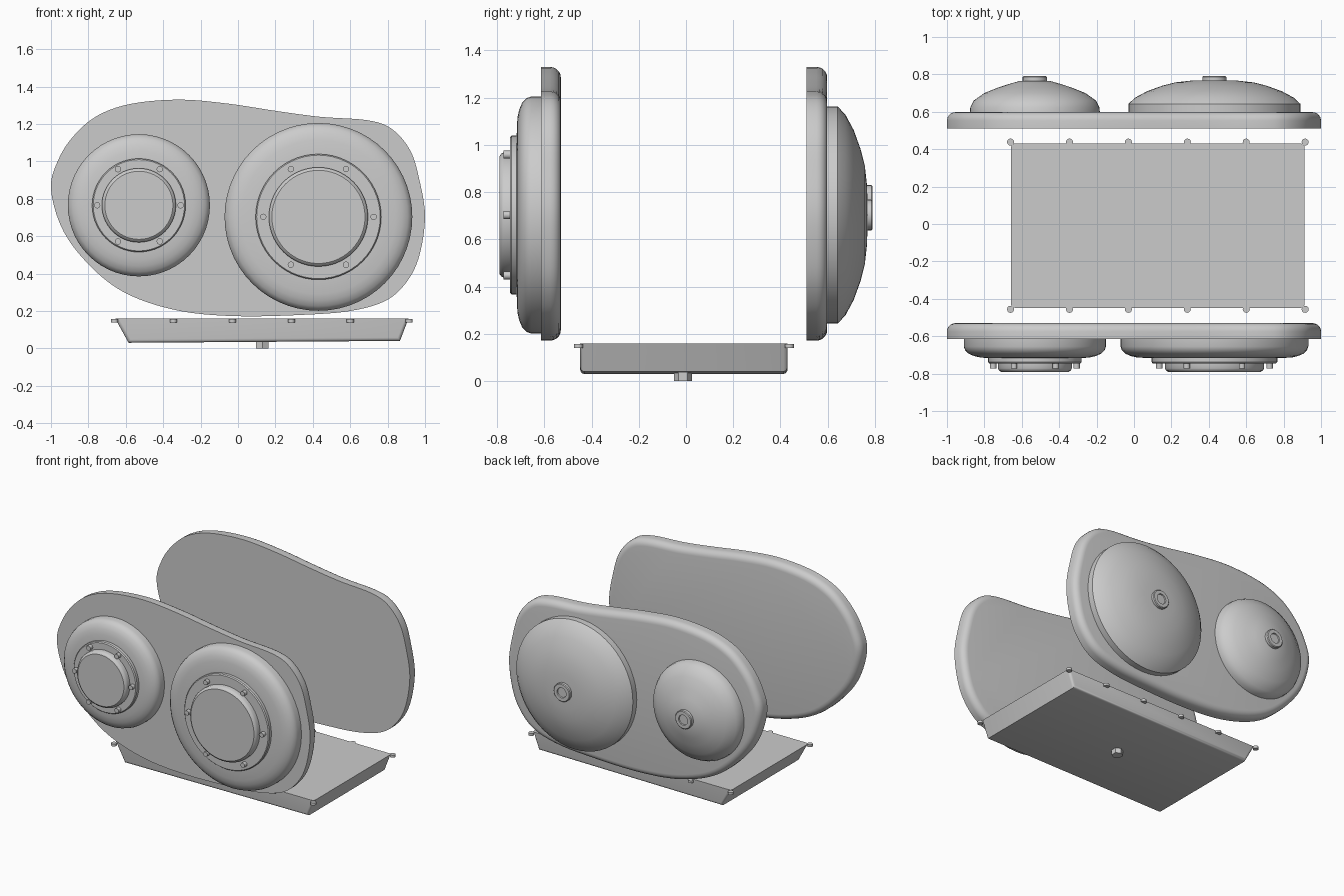
import bpy
import bmesh
import math
from mathutils import Vector, Matrix

cube = bpy.data.objects.get("Cube")
if cube:
    bpy.data.objects.remove(cube, do_unlink=True)

GREY = (0.6, 0.6, 0.6, 1.0)
metal = bpy.data.materials.new("plain grey metal")
metal.use_nodes = True
metal.diffuse_color = GREY
metal.node_tree.nodes["Principled BSDF"].inputs["Base Color"].default_value = GREY


def finish(name, bm, angle=35):
    """Turn a bmesh into a named, shaded object."""
    bmesh.ops.recalc_face_normals(bm, faces=bm.faces)
    mesh = bpy.data.meshes.new(name)
    bm.to_mesh(mesh)
    bm.free()
    obj = bpy.data.objects.new(name, mesh)
    mesh.materials.append(metal)
    bpy.context.collection.objects.link(obj)
    bpy.ops.object.select_all(action='DESELECT')
    obj.select_set(True)
    bpy.context.view_layer.objects.active = obj
    bpy.ops.object.shade_smooth_by_angle(angle=math.radians(angle))
    return obj


def lathe(name, centre, profile, segments=56, angle=35):
    """Spin (radius, y) points around a y axis through centre (x, z)."""
    bm = bmesh.new()
    verts = [bm.verts.new((centre[0] + r, y, centre[1])) for r, y in profile]
    edges = [bm.edges.new(pair) for pair in zip(verts, verts[1:])]
    bmesh.ops.spin(bm, geom=verts + edges, cent=(centre[0], 0, centre[1]), axis=(0, 1, 0),
                   angle=math.tau, steps=segments, use_duplicate=False)
    bmesh.ops.remove_doubles(bm, verts=bm.verts, dist=0.0005)
    return finish(name, bm, angle)


def stud(name, location, radius, height, axis='Z', sides=12):
    bm = bmesh.new()
    turn = Matrix.Rotation(math.pi / 2, 4, 'X') if axis == 'Y' else Matrix()
    bmesh.ops.create_cone(bm, cap_ends=True, segments=sides, radius1=radius, radius2=radius,
                          depth=height, matrix=Matrix.Translation(location) @ turn)
    return finish(name, bm)


def smooth_loop(points, steps=5):
    """Closed Catmull-Rom curve through the points."""
    result = []
    n = len(points)
    for i in range(n):
        a, b, c, d = (Vector(points[(i + k) % n]) for k in (-1, 0, 1, 2))
        for s in range(steps):
            t = s / steps
            result.append(0.5 * (2 * b + (c - a) * t + (2 * a - 5 * b + 4 * c - d) * t ** 2
                                 + (3 * b - a - 3 * c + d) * t ** 3))
    return result


# Side plates: same outline, rounded on the rear rim
OUTLINE = [(-1, .85), (-.96, 1.01), (-.875, 1.14), (-.75, 1.245), (-.57, 1.308), (-.31, 1.33),
           (-.05, 1.308), (.2, 1.27), (.44, 1.238), (.69, 1.22), (.82, 1.175), (.92, 1.06),
           (.97, .9), (1, .7), (.965, .48), (.89, .34), (.78, .25), (.6, .2), (.36, .18),
           (0, .172), (-.31, .2), (-.58, .285), (-.77, .42), (-.93, .62)]


def plate(name, y_front, y_back):
    bm = bmesh.new()
    loop = [bm.verts.new((p.x, y_front, p.y)) for p in smooth_loop(OUTLINE)]
    face = bm.faces.new(loop)
    extruded = bmesh.ops.extrude_face_region(bm, geom=[face], use_keep_orig=True)["geom"]
    moved = [v for v in extruded if isinstance(v, bmesh.types.BMVert)]
    bmesh.ops.translate(bm, verts=moved, vec=(0, y_back - y_front, 0))
    rim = [e for e in bm.edges if all(abs(v.co.y - y_back) < 0.001 for v in e.verts)]
    bmesh.ops.bevel(bm, geom=rim, offset=0.045, segments=5, profile=0.5, affect='EDGES')
    return finish(name, bm)


plate("front_plate", -0.615, -0.53)
plate("back_plate", 0.51, 0.598)

LARGE = (0.43, 0.703)
SMALL = (-0.53, 0.765)


# Front hubs: rounded drum, raised ring, centre cap and six bolts
def front_hub(size, centre, radius, ring, cap, bolt_circle):
    lathe(size + "_hub_drum", centre,
          [(radius, -.6), (radius, -.655), (radius - .007, -.675), (radius - .025, -.693),
           (radius - .055, -.706), (radius - .09, -.714), (ring - .02, -.718), (0, -.718)])
    lathe(size + "_hub_ring", centre,
          [(ring, -.71), (ring, -.738), (ring - .006, -.745), (0, -.745)])
    lathe(size + "_hub_cap", centre,
          [(cap, -.74), (cap, -.772), (cap - .005, -.782), (cap - .016, -.79), (0, -.79)])
    for i in range(6):
        a = i * math.tau / 6
        stud(f"{size}_hub_bolt_{i + 1}",
             (centre[0] + bolt_circle * math.cos(a), -.755, centre[1] + bolt_circle * math.sin(a)),
             .017, .035, 'Y')


front_hub("large", LARGE, .502, .336, .265, .295)
front_hub("small", SMALL, .38, .25, .198, .223)

# Rear domes
lathe("large_dome", LARGE,
      [(.46, .59), (.46, .642), (.425, .675), (.36, .71), (.28, .739), (.21, .757),
       (.12, .767), (0, .769)])
lathe("small_dome", SMALL,
      [(.348, .59), (.345, .625), (.327, .66), (.27, .7), (.2, .728), (.14, .748),
       (.08, .765), (0, .769)])

# Rear knobs with a shallow recess
for size, centre in (("large", LARGE), ("small", SMALL)):
    lathe(size + "_dome_knob", centre,
          [(.065, .755), (.065, .785), (.06, .79), (.036, .79), (.034, .782), (0, .782)], 24)

# Oil pan: tapered box with slightly sloping floor
bm = bmesh.new()
section = [(-.657, .16), (.912, .16), (.866, .04), (-.585, .03)]
front = [bm.verts.new((x, -.448, z)) for x, z in section]
back = [bm.verts.new((x, .43, z)) for x, z in section]
bm.faces.new(front)
bm.faces.new(back[::-1])
for i in range(4):
    j = (i + 1) % 4
    bm.faces.new((front[i], back[i], back[j], front[j]))
# round the long lower edges and the upright corners
rounded = [e for e in bm.edges
           if abs(e.verts[0].co.z - e.verts[1].co.z) > .05
           or max(v.co.z for v in e.verts) < .1 and abs(e.verts[0].co.x - e.verts[1].co.x) > 1]
bmesh.ops.bevel(bm, geom=rounded, offset=.018, segments=3, profile=.5, affect='EDGES')
finish("pan", bm)

# Pan bolts along both long rims
for side, y in (("front", -.456), ("back", .438)):
    for i in range(6):
        stud(f"pan_{side}_bolt_{i + 1}", (-.66 + i * .315, y, .148), .019, .017)

# Drain plug
stud("drain_plug", (.13, -.013, .019), .038, .038, sides=6)
